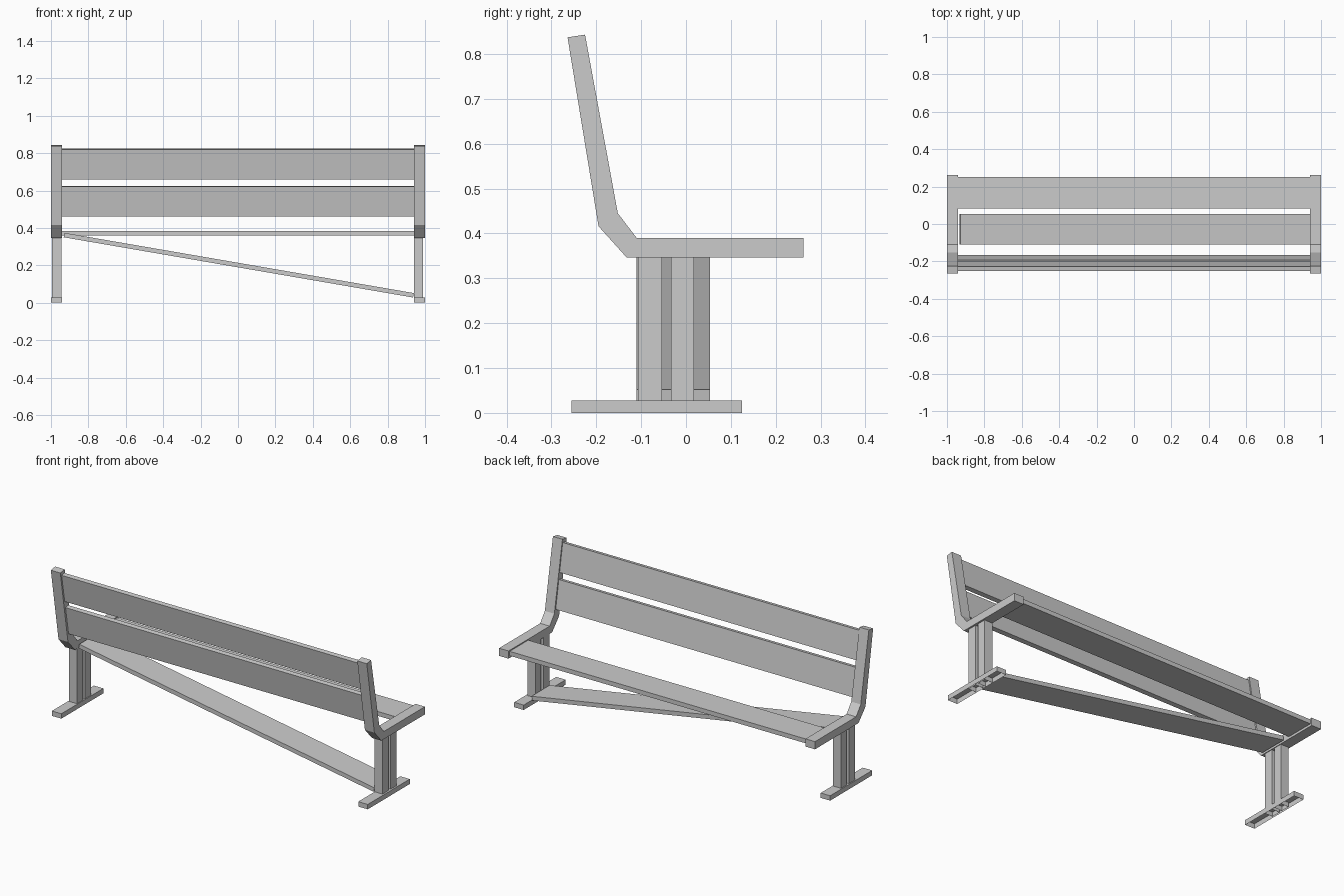
import bpy, bmesh
from math import atan2, cos, sin
from mathutils import Matrix, Vector

if "Cube" in bpy.data.objects:
    bpy.data.objects.remove(bpy.data.objects["Cube"])


def make_object(name, bm):
    bmesh.ops.recalc_face_normals(bm, faces=bm.faces)
    mesh = bpy.data.meshes.new(name)
    bm.to_mesh(mesh)
    bm.free()
    obj = bpy.data.objects.new(name, mesh)
    bpy.context.collection.objects.link(obj)
    return obj


def box(name, lo, hi, open_sides=()):
    """Axis-aligned box; open_sides lists z directions (-1 / 1) left uncapped."""
    lo, hi = Vector(lo), Vector(hi)
    bm = bmesh.new()
    size = hi - lo
    bmesh.ops.create_cube(bm, size=1, matrix=Matrix.Translation((lo + hi) / 2) @ Matrix.Diagonal((*size, 1)))
    bm.normal_update()
    caps = [f for f in bm.faces if round(f.normal.z) in open_sides]
    if caps:
        bmesh.ops.delete(bm, geom=caps, context='FACES')
    return make_object(name, bm)


def extrude_profile(name, points, direction):
    """Closed 3D outline pushed along a direction."""
    bm = bmesh.new()
    face = bm.faces.new([bm.verts.new(p) for p in points])
    result = bmesh.ops.extrude_face_region(bm, geom=[face], use_keep_orig=True)
    verts = [g for g in result["geom"] if isinstance(g, bmesh.types.BMVert)]
    bmesh.ops.translate(bm, verts=verts, vec=direction)
    return make_object(name, bm)


# Bent end frames (y, z outline), feet and twin posts
FRAME = [(0.262, 0.346), (0.262, 0.390), (-0.110, 0.390), (-0.152, 0.445),
         (-0.225, 0.843), (-0.264, 0.837), (-0.195, 0.416), (-0.132, 0.346)]
for side, x0, post_x in (("left", -1.0, -0.994), ("right", 0.94, 0.94)):
    extrude_profile(f"{side}_frame", [(x0, y, z) for y, z in FRAME], (0.06, 0, 0))
    # Foot is a shell, open underneath
    box(f"{side}_foot", (x0, -0.255, 0), (x0 + 0.06, 0.125, 0.028), (-1,))
    for label, y0, y1 in (("back", -0.107, -0.053), ("front", -0.033, 0.018)):
        box(f"{side}_{label}_post", (post_x, y0, 0.003), (post_x + 0.05, y1, 0.347), (-1, 1))

# Remaining seat slat
box("seat_slat", (-0.94, 0.084, 0.359), (0.94, 0.252, 0.384))

# Leaning backrest slats
tilt = atan2(0.071, 0.41)
along = Vector((0, -sin(tilt), cos(tilt))) * 0.0815
across = Vector((0, cos(tilt), sin(tilt))) * 0.0125
for label, y, z in (("lower", -0.191, 0.543), ("upper", -0.226, 0.741)):
    c = Vector((-0.94, y, z))
    corners = [c + along + across, c + along - across, c - along - across, c - along + across]
    extrude_profile(f"{label}_back_slat", corners, (1.88, 0, 0))

# Fallen slat, one end resting on the right foot
a, b = Vector((-0.932, -0.11, 0.350)), Vector((0.936, -0.11, 0.028))
d = (b - a).normalized()
up = Vector((-d.z, 0, d.x)) * 0.024
extrude_profile("fallen_slat", [a, b, b + up, a + up], (0, 0.164, 0))
